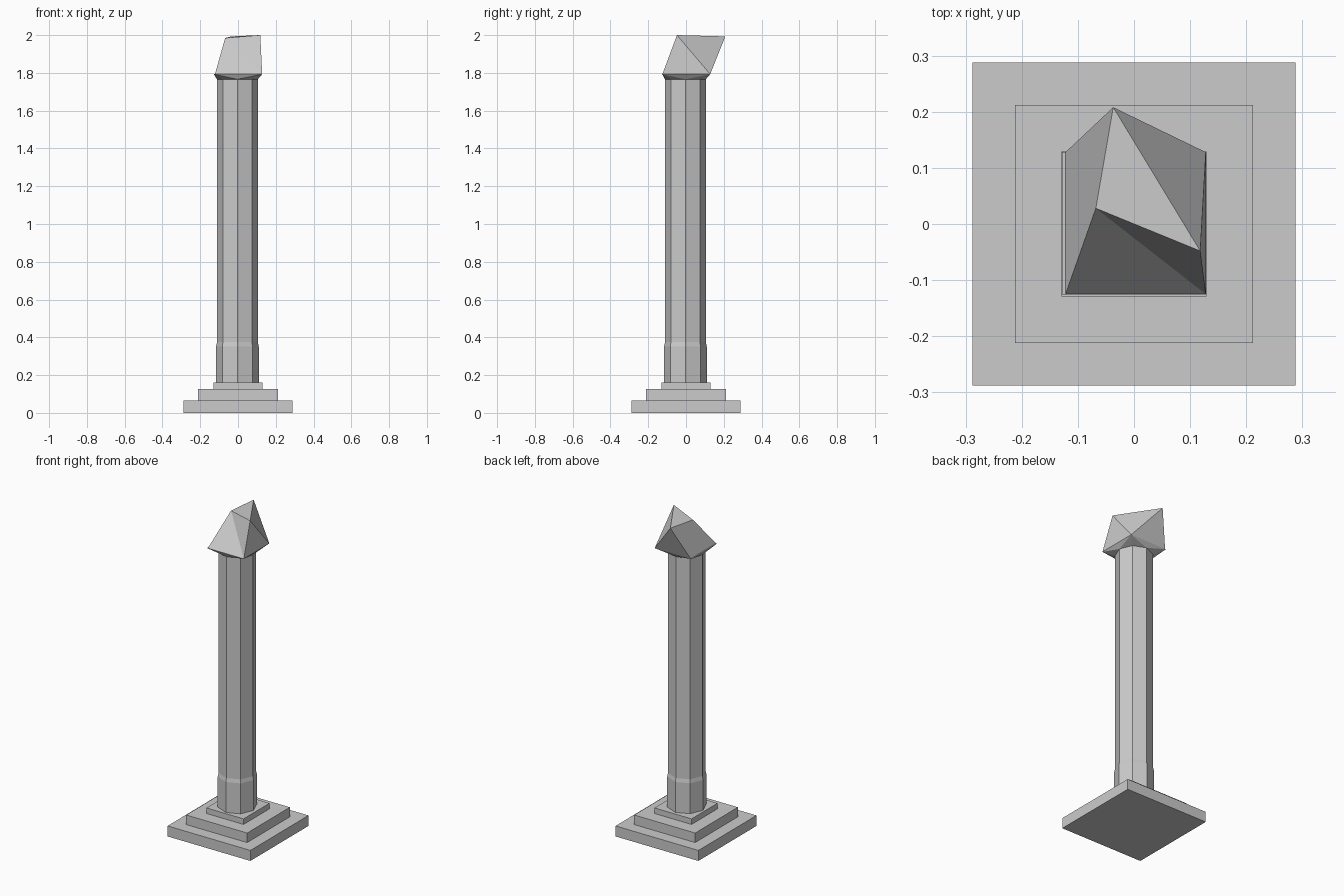
import bpy, bmesh
from math import cos, sin, pi

if "Cube" in bpy.data.objects:
    bpy.data.objects.remove(bpy.data.objects["Cube"])


def finish(name, bm):
    bmesh.ops.recalc_face_normals(bm, faces=bm.faces)
    mesh = bpy.data.meshes.new(name)
    bm.to_mesh(mesh)
    bm.free()
    obj = bpy.data.objects.new(name, mesh)
    bpy.context.collection.objects.link(obj)
    return obj


def slab(name, half, z0, z1):
    bm = bmesh.new()
    bmesh.ops.create_cube(bm, size=1)
    for v in bm.verts:
        v.co.x *= 2 * half
        v.co.y *= 2 * half
        v.co.z = z0 if v.co.z < 0 else z1
    return finish(name, bm)


def octagon(bm, radius, z):
    # corners lie on the axes
    return [bm.verts.new((-0.003 + radius * cos(i * pi / 4),
                          -0.003 + radius * sin(i * pi / 4), z)) for i in range(8)]


# stepped square base
slab("base_step_lower", 0.288, 0.0, 0.066)
slab("base_step_middle", 0.212, 0.066, 0.126)
slab("base_step_upper", 0.129, 0.126, 0.161)

# octagonal shaft with a slightly thicker foot
bm = bmesh.new()
rings = [octagon(bm, r, z) for r, z in
         ((0.113, 0.161), (0.113, 0.352), (0.108, 0.375), (0.108, 1.77))]
for a, b in zip(rings, rings[1:]):
    for i in range(8):
        j = (i + 1) % 8
        bm.faces.new((a[i], a[j], b[j], b[i]))
bm.faces.new(rings[0])
bm.faces.new(rings[-1])
finish("shaft", bm)

# flared collar, octagon below to square above
bm = bmesh.new()
octagon(bm, 0.108, 1.766)
for x in (-0.128, 0.128):
    for y in (-0.126, 0.128):
        bm.verts.new((x, y, 1.793))
bmesh.ops.convex_hull(bm, input=bm.verts)
finish("collar", bm)

# broken, jagged top block
bm = bmesh.new()
fl, fr, br, bl, a, b, c = [bm.verts.new(p) for p in (
    (-0.122, -0.125, 1.793), (0.128, -0.125, 1.793),
    (0.128, 0.128, 1.793), (-0.122, 0.128, 1.793),
    (-0.068, 0.028, 1.985), (-0.037, 0.208, 1.993), (0.118, -0.048, 2.0))]
for face in ((fl, fr, a), (fr, c, a), (fr, br, c), (br, b, c),
             (br, bl, b), (bl, fl, a, b), (a, c, b), (bl, br, fr, fl)):
    bm.faces.new(face)
finish("broken_top", bm)
